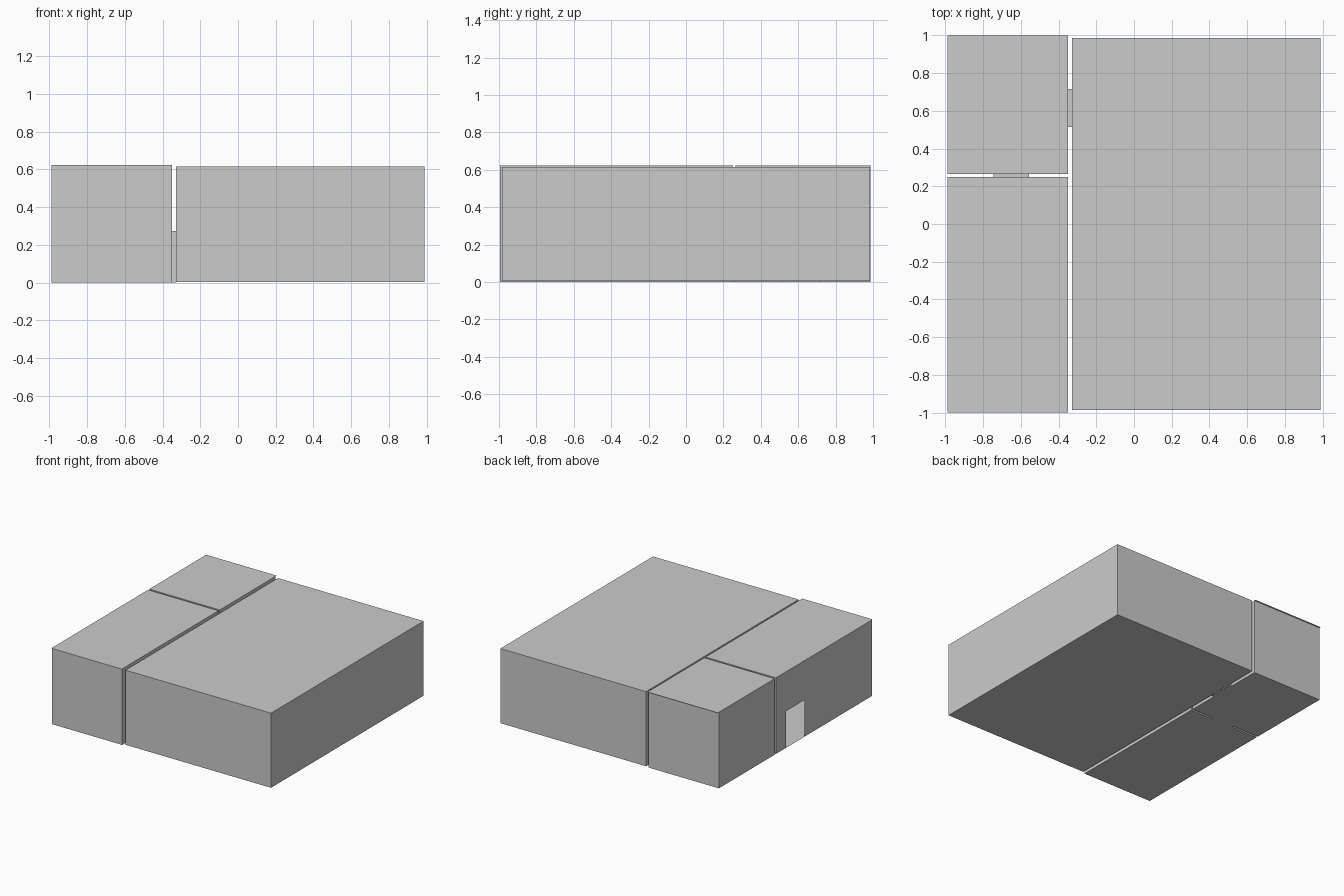
import bpy

if "Cube" in bpy.data.objects:
    bpy.data.objects.remove(bpy.data.objects["Cube"])


def mesh_object(name, polygons):
    """Make one object from a list of polygons (lists of points)."""
    verts, faces, index = [], [], {}
    for poly in polygons:
        face = []
        for p in poly:
            key = tuple(round(c, 4) for c in p)
            if key not in index:
                index[key] = len(verts)
                verts.append(key)
            face.append(index[key])
        faces.append(face)
    me = bpy.data.meshes.new(name)
    me.from_pydata(verts, [], faces)
    me.update()
    ob = bpy.data.objects.new(name, me)
    bpy.context.collection.objects.link(ob)
    return ob


def wall(a, b, z0, z1, door=None):
    """Upright wall from a to b, with an optional doorway (start, end, top)."""
    def at(d, z):
        # d is measured along the axis the wall runs on
        return (d, a[1], z) if a[1] == b[1] else (a[0], d, z)
    k = 0 if a[1] == b[1] else 1
    foot = [at(a[k], z0)]
    if door:
        s, e = sorted(door[:2], reverse=a[k] > b[k])
        foot += [at(s, z0), at(s, door[2]), at(e, door[2]), at(e, z0)]
    return foot + [at(b[k], z0), at(b[k], z1), at(a[k], z1)]


def slab(x, y, z):
    return [(x[0], y[0], z), (x[1], y[0], z), (x[1], y[1], z), (x[0], y[1], z)]


def room(name, x, y, z, doors, roof_y=None):
    """Hollow room: four walls, floor and ceiling, doors keyed by side."""
    c = [(x[0], y[0]), (x[1], y[0]), (x[1], y[1]), (x[0], y[1])]
    sides = ("front", "right", "back", "left")
    mesh_object(name + "_walls", [wall(c[i], c[(i + 1) % 4], *z, doors.get(s))
                                  for i, s in enumerate(sides)])
    mesh_object(name + "_floor", [slab(x, y, z[0])[::-1]])
    mesh_object(name + "_ceiling", [slab(x, roof_y or y, z[1])])


def passage(name, x, y, top, along_x):
    """Door lining through the gap between two rooms: floor, head, two jambs."""
    if along_x:
        jambs = [wall((x[0], v), (x[1], v), 0, top) for v in y]
    else:
        jambs = [wall((v, y[0]), (v, y[1]), 0, top) for v in x]
    mesh_object(name, jambs + [slab(x, y, 0), slab(x, y, top)])


# Main dimensions
H = 0.622
DOOR = 0.273
LEFT = (-0.988, -0.351)
BIG = (-0.328, 0.988)
side_door = (0.515, 0.716, DOOR)
inner_door = (-0.745, -0.557, DOOR)
entrance = (-0.117, 0.117, 0.30)

# Three rooms
room("large_room", BIG, (-0.985, 0.985), (0.004, 0.614), {"left": side_door})
room("small_room", LEFT, (0.265, 0.986), (0, H),
     {"right": side_door, "front": inner_door}, roof_y=(0.265, 1.0))
room("entrance_room", LEFT, (-0.994, 0.25), (0, H),
     {"left": entrance, "back": inner_door}, roof_y=(-1.0, 0.25))

# Door linings between rooms
passage("side_doorway", (LEFT[1], BIG[0]), side_door[:2], DOOR, True)
passage("inner_doorway", inner_door[:2], (0.25, 0.265), DOOR, False)
